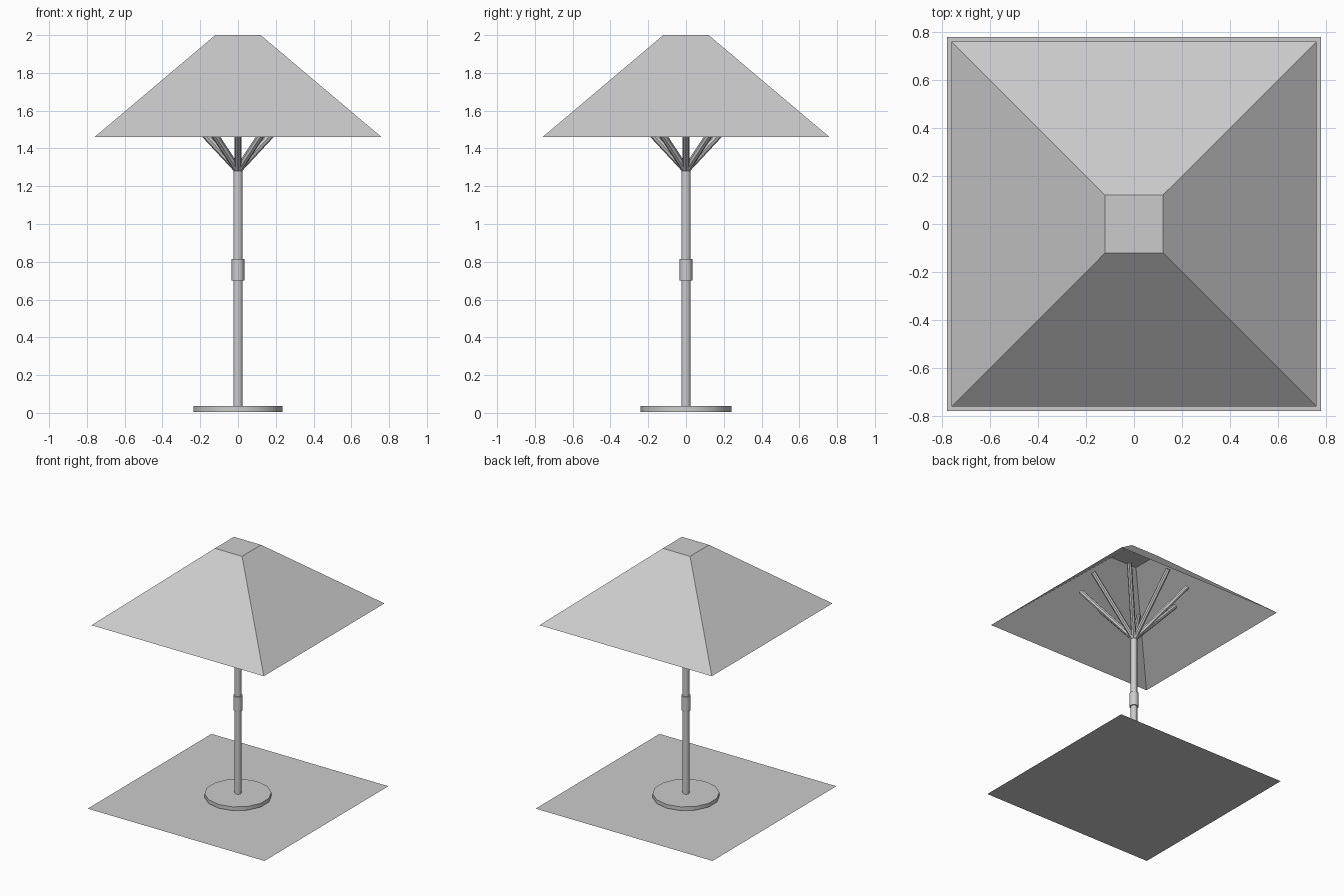
import bpy, bmesh, math
from mathutils import Vector

if "Cube" in bpy.data.objects:
    bpy.data.objects.remove(bpy.data.objects["Cube"])


def finish(name, bm):
    mesh = bpy.data.meshes.new(name)
    bm.to_mesh(mesh)
    bm.free()
    ob = bpy.data.objects.new(name, mesh)
    bpy.context.collection.objects.link(ob)
    return ob


def smooth(ob):
    bpy.ops.object.select_all(action='DESELECT')
    ob.select_set(True)
    bpy.context.view_layer.objects.active = ob
    bpy.ops.object.shade_smooth_by_angle(angle=math.radians(40))


def rod(name, a, b, r, sides):
    """Capped cylinder between two points."""
    a, b = Vector(a), Vector(b)
    bm = bmesh.new()
    bmesh.ops.create_cone(bm, cap_ends=True, segments=sides, radius1=r, radius2=r,
                          depth=(b - a).length)
    ob = finish(name, bm)
    ob.location = (a + b) / 2
    ob.rotation_mode = 'QUATERNION'
    ob.rotation_quaternion = (b - a).to_track_quat('Z', 'Y')
    smooth(ob)
    return ob


# Ground sheet
bm = bmesh.new()
bmesh.ops.create_grid(bm, x_segments=1, y_segments=1, size=0.78)
finish("ground_sheet", bm)

# Foot, pole and collar
rod("base_disc", (0, 0, 0.006), (0, 0, 0.036), 0.242, 14)
rod("pole", (0, 0, 0.03), (0, 0, 1.28), 0.025, 12)
rod("collar", (0, 0, 0.70), (0, 0, 0.815), 0.034, 12)

# Eight ribs fanning out beneath the canopy
for i in range(8):
    t = i * math.pi / 4
    c, s = math.cos(t), math.sin(t)
    rod(f"rib_{i + 1}", (0, 0, 1.285), (0.40 * c, 0.40 * s, 1.715), 0.019, 8)

# Canopy: open-bottomed square frustum with a flat top
bm = bmesh.new()
rings = [[bm.verts.new((x * d, y * d, z)) for x, y in ((-1, -1), (1, -1), (1, 1), (-1, 1))]
         for d, z in ((0.76, 1.46), (0.12, 2.0))]
low, high = rings
for i in range(4):
    j = (i + 1) % 4
    bm.faces.new((low[i], low[j], high[j], high[i]))
bm.faces.new(high)
finish("canopy", bm)
